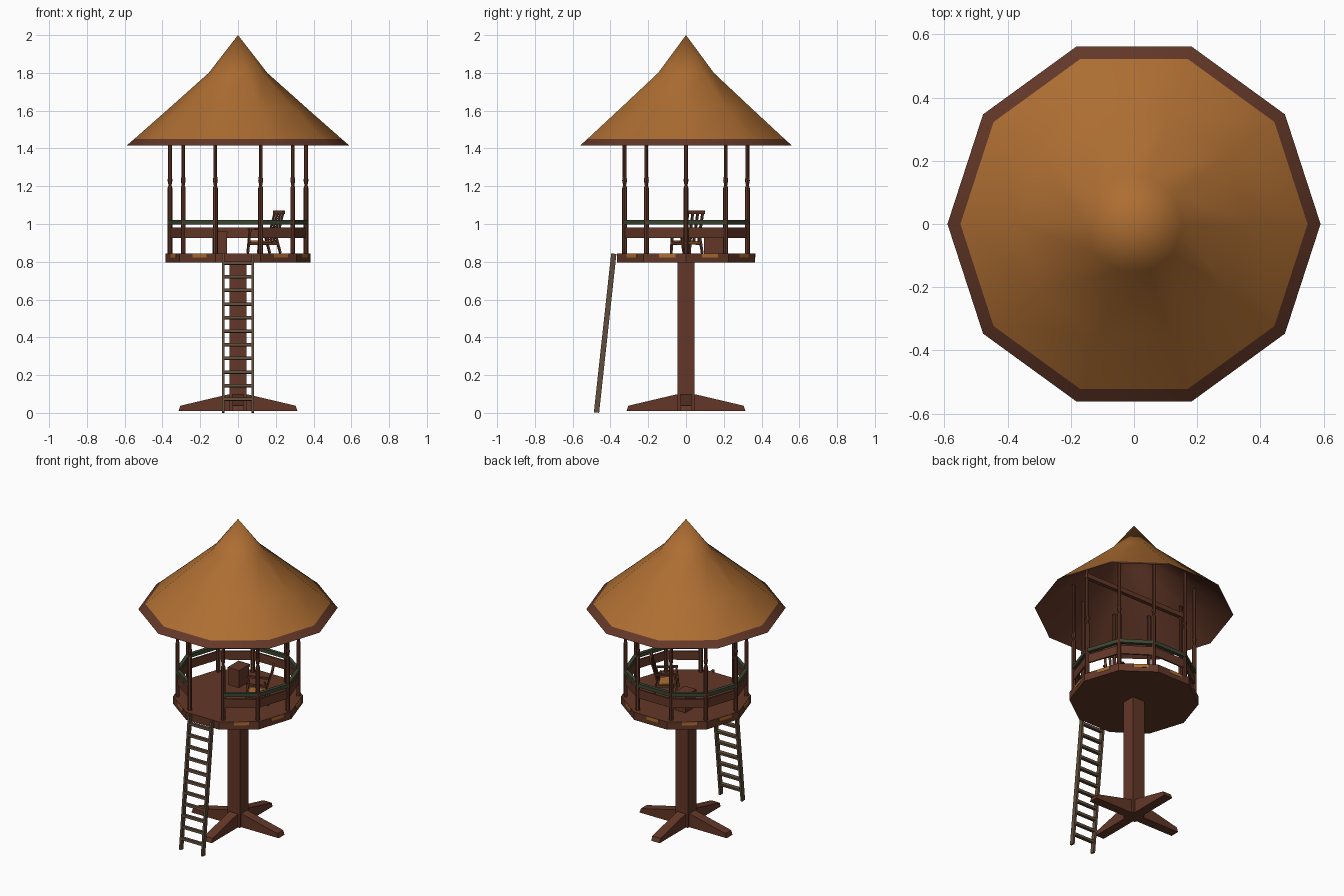
import bpy, bmesh, math
from mathutils import Vector, Matrix

if "Cube" in bpy.data.objects:
    bpy.data.objects.remove(bpy.data.objects["Cube"])


def material(name, rgb):
    m = bpy.data.materials.new(name)
    m.diffuse_color = (*rgb, 1)
    m.use_nodes = True
    m.node_tree.nodes["Principled BSDF"].inputs["Base Color"].default_value = m.diffuse_color
    return m


WOOD = material("red_brown_wood", (0.125, 0.039, 0.021))
THATCH = material("golden_thatch", (0.42, 0.155, 0.032))
LADDER = material("grey_brown_wood", (0.115, 0.075, 0.044))
GREEN = material("dark_green_rail", (0.045, 0.062, 0.032))


def finish(name, bm, *mats):
    me = bpy.data.meshes.new(name)
    bm.to_mesh(me)
    bm.free()
    for m in mats:
        me.materials.append(m)
    ob = bpy.data.objects.new(name, me)
    bpy.context.collection.objects.link(ob)
    return ob


def box(name, size, loc, mat, rot=None):
    bm = bmesh.new()
    bmesh.ops.create_cube(bm, size=1)
    m = Matrix.Translation(loc) @ (rot or Matrix()) @ Matrix.Diagonal((*size, 1))
    bmesh.ops.transform(bm, matrix=m, verts=bm.verts)
    return finish(name, bm, mat)


def beam(name, p, q, w, h, mat):
    """Square bar from p to q, w wide and h high."""
    p, q = Vector(p), Vector(q)
    x = (q - p).normalized()
    side = Vector((0, 0, 1)).cross(x)
    y = side.normalized() if side.length > 1e-4 else Vector((0, 1, 0))
    rot = Matrix((x, y, x.cross(y))).transposed().to_4x4()
    return box(name, ((q - p).length, w, h), (p + q) / 2, mat, rot)


def lathe(name, profile, n, mats, loc=(0, 0), flip=False, caps=True):
    """Rings of n points from (radius, z); radius 0 makes a tip."""
    bm = bmesh.new()
    rings = []
    for r, z in profile:
        pts = 1 if r == 0 else n
        rings.append([bm.verts.new((loc[0] + r * math.cos(math.tau * k / n),
                                    loc[1] + r * math.sin(math.tau * k / n), z))
                      for k in range(pts)])
    for i, (a, b) in enumerate(zip(rings, rings[1:])):
        for k in range(n):
            j = (k + 1) % n
            vs = [a[k], a[j], b[0]] if len(b) == 1 else [a[k], a[j], b[j], b[k]]
            f = bm.faces.new(vs)
            f.material_index = min(i, len(mats) - 1)
    if caps:
        bm.faces.new(rings[0][::-1])
        bm.faces.new(rings[-1])
    if flip:
        bmesh.ops.reverse_faces(bm, faces=bm.faces)
    return finish(name, bm, *mats)


# Roof: thatch with a wooden rim band, and a lining underneath
roof = lathe("roof", [(0.59, 1.415), (0.549, 1.45), (0.37, 1.608), (0.155, 1.80), (0, 2.0)],
             10, [WOOD, THATCH], caps=False)
lining = lathe("roof_lining", [(0.59, 1.415), (0.37, 1.595), (0.15, 1.785), (0, 1.98)],
               10, [WOOD], flip=True, caps=False)
for ob in (roof, lining):
    for p in ob.data.polygons:
        p.use_smooth = True

# Platform with straw patches along its edge
lathe("platform", [(0.384, 0.795), (0.384, 0.845)], 10, [WOOD])
for k in range(10):
    a = math.radians(18 + 36 * k)
    if k != 7:
        rot = Matrix.Rotation(a, 4, 'Z')
        box("straw_patch", (0.004, 0.09, 0.02),
            rot @ Vector((0.365, 0.015, 0.833)), THATCH, rot)

# Central trunk and four sloping feet
box("trunk", (0.088, 0.088, 0.79), (0, 0, 0.405), WOOD)
for k in range(4):
    bm = bmesh.new()
    side = [(0, 0.01), (0.315, 0.01), (0.305, 0.038), (0.05, 0.098), (0, 0.098)]
    f = bm.faces.new([bm.verts.new((x, -0.03, z)) for x, z in side])
    ext = bmesh.ops.extrude_face_region(bm, geom=[f])["geom"]
    bmesh.ops.translate(bm, vec=(0, 0.06, 0),
                        verts=[v for v in ext if isinstance(v, bmesh.types.BMVert)])
    bmesh.ops.recalc_face_normals(bm, faces=bm.faces)
    bmesh.ops.rotate(bm, verts=bm.verts, matrix=Matrix.Rotation(k * math.pi / 2, 3, 'Z'))
    finish("foot", bm, WOOD)

# Turned posts, rails and boards, open at the ladder side
quarter = [(0.36, 0), (0.29, 0.21), (0.12, 0.325)]
posts = quarter + [(-x, y) for x, y in quarter[::-1]]
posts += [(-x, -y) for x, y in posts[1:5]]
for p in posts:
    lathe("post", [(0.013, 0.84), (0.013, 1.19), (0.008, 1.205), (0.013, 1.23),
                   (0.010, 1.25), (0.010, 1.58)], 8, [WOOD], p)
for k in range(10):
    if k == 7:
        continue
    a, b = posts[k], posts[(k + 1) % 10]
    beam("hand_rail", (*a, 1.01), (*b, 1.01), 0.022, 0.024, GREEN)
    beam("rail_board", (*a, 0.953), (*b, 0.953), 0.01, 0.056, WOOD)
beam("roof_beam", (-0.37, 0, 1.52), (0.37, 0, 1.52), 0.025, 0.03, WOOD)

# Ladder
low, high = Vector((0, -0.474, 0.0)), Vector((0, -0.382, 0.845))
tilt = Matrix.Rotation(-math.atan2(high.y - low.y, high.z - low.z), 4, 'X')
for s in (-1, 1):
    box("ladder_side", (0.013, 0.028, 0.846), (low + high) / 2 + Vector((s * 0.079, 0, 0)),
        LADDER, tilt)
for k in range(11):
    z = 0.072 + 0.072 * k
    box("ladder_rung", (0.15, 0.024, 0.016), low.lerp(high, z / 0.845), LADDER, tilt)

# Armchair, turned towards the ladder; local +x is its back
seat_frame = Matrix.Translation((0.14, 0.005, 0.845)) @ Matrix.Rotation(math.radians(30), 4, 'Z')


def chair_bar(name, p, q, w, h, mat=WOOD):
    return beam(name, seat_frame @ Vector(p), seat_frame @ Vector(q), w, h, mat)


chair_bar("chair_seat", (-0.055, 0, 0.062), (0.05, 0, 0.055), 0.105, 0.012, THATCH)
for s in (-1, 1):
    y = s * 0.056
    chair_bar("chair_front_leg", (-0.07, y, 0), (-0.055, y, 0.13), 0.011, 0.011)
    chair_bar("chair_back_leg", (0.065, y, 0), (0.035, y, 0.10), 0.011, 0.011)
    chair_bar("chair_arm", (-0.065, y, 0.132), (0.058, y, 0.125), 0.016, 0.010)
    chair_bar("chair_side_bar", (-0.06, y, 0.055), (0.05, y, 0.05), 0.010, 0.014)
for k in range(4):
    y = -0.045 + 0.03 * k
    chair_bar("chair_back_slat", (0.042, y, 0.05), (0.09, y, 0.22), 0.013, 0.008)
chair_bar("chair_top_bar", (0.089, -0.054, 0.217), (0.089, 0.054, 0.217), 0.013, 0.02)
chair_bar("chair_front_bar", (-0.06, -0.055, 0.05), (-0.06, 0.055, 0.05), 0.010, 0.014)

# Small chest with a lid
box("chest", (0.075, 0.105, 0.10), (-0.097, 0.147, 0.895), WOOD)
box("chest_lid", (0.083, 0.113, 0.015), (-0.097, 0.147, 0.952), WOOD)
